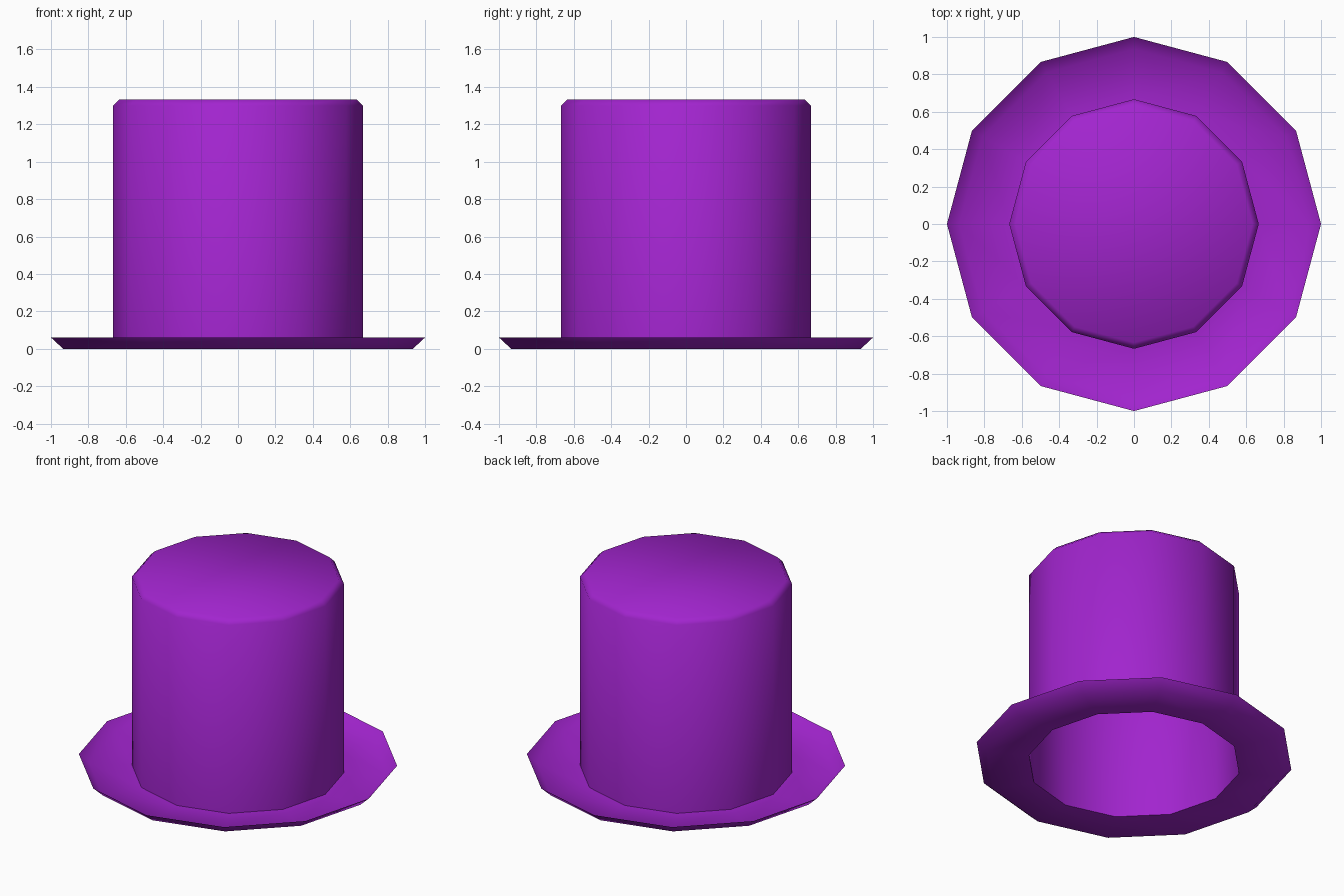
import bpy
import bmesh
import math

# Remove the default cube
cube = bpy.data.objects.get("Cube")
if cube:
    bpy.data.objects.remove(cube, do_unlink=True)

SIDES = 12

# Felt material
felt = bpy.data.materials.new("purple_felt")
felt.use_nodes = True
PURPLE = (0.36, 0.018, 0.62, 1.0)
felt.diffuse_color = PURPLE
felt.node_tree.nodes["Principled BSDF"].inputs["Base Color"].default_value = PURPLE


def lathe(bm, profile):
    """Sweep (radius, height) points around z; return the rings of vertices."""
    rings = []
    for r, z in profile:
        rings.append([bm.verts.new((r * math.cos(a), r * math.sin(a), z))
                      for a in (math.tau * i / SIDES for i in range(SIDES))])
    for low, high in zip(rings, rings[1:]):
        for i in range(SIDES):
            j = (i + 1) % SIDES
            bm.faces.new((low[i], low[j], high[j], high[i]))
    return rings


# Hat as one open shell: upturned brim lip, flat brim, crown wall, bevelled top
profile = [(1.0, 0.06), (0.935, 0.0), (0.667, 0.0), (0.667, 1.3), (0.634, 1.333)]
bm = bmesh.new()
rings = lathe(bm, profile)
bm.faces.new(rings[-1])

mesh = bpy.data.meshes.new("top_hat")
bm.to_mesh(mesh)
bm.free()
mesh.materials.append(felt)
hat = bpy.data.objects.new("top_hat", mesh)
bpy.context.collection.objects.link(hat)

# Smooth shading, keeping the crown-to-brim crease sharp
bpy.ops.object.select_all(action="DESELECT")
hat.select_set(True)
bpy.context.view_layer.objects.active = hat
bpy.ops.object.shade_smooth_by_angle(angle=math.radians(60))
